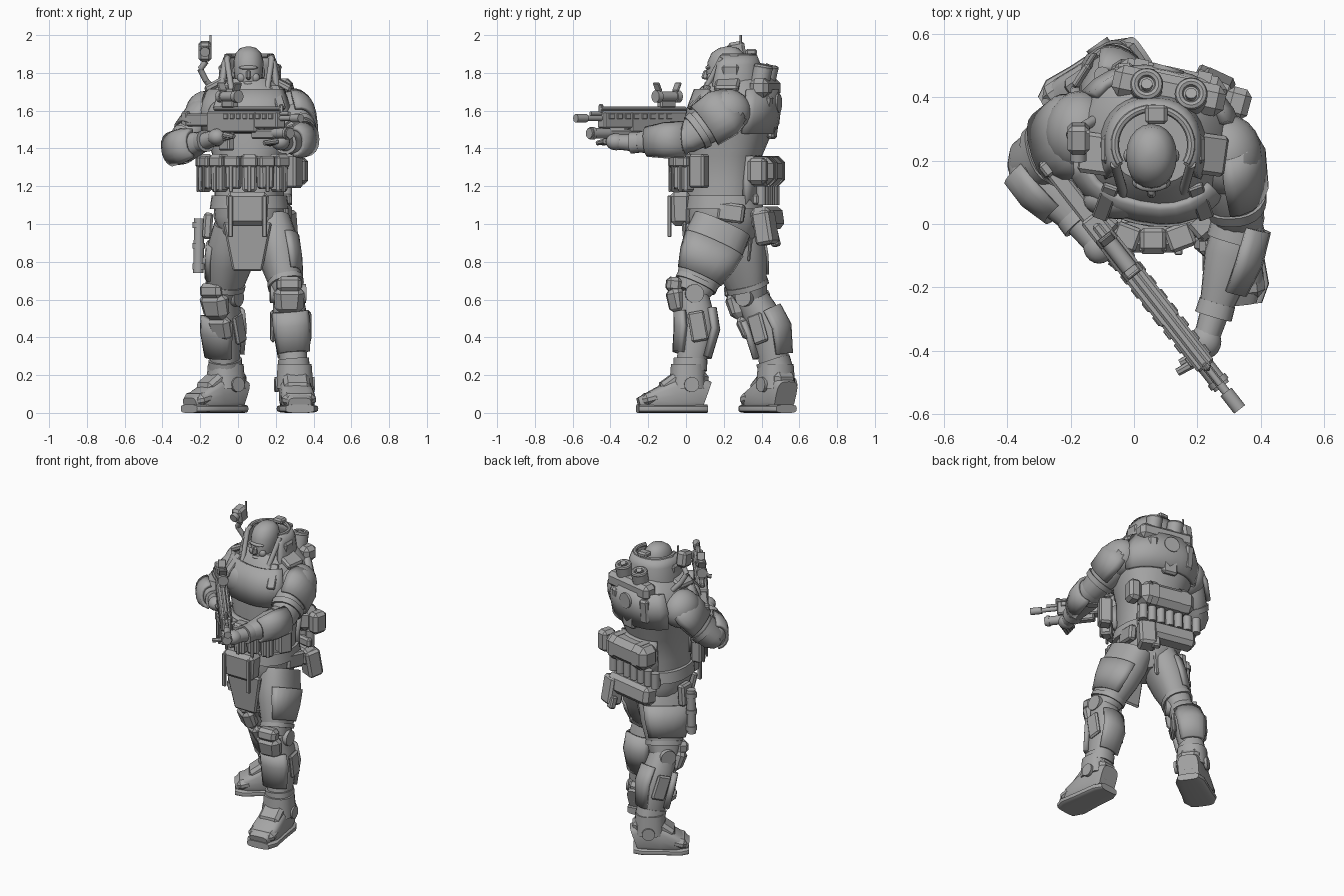
import bpy, bmesh
from math import cos, sin, pi, radians
from mathutils import Vector, Matrix, Euler

cube = bpy.data.objects.get("Cube")
if cube:
    bpy.data.objects.remove(cube, do_unlink=True)

grey = bpy.data.materials.new("plain grey")
grey.use_nodes = True
grey.diffuse_color = (.38, .38, .38, 1)
grey.node_tree.nodes["Principled BSDF"].inputs["Base Color"].default_value = (.38, .38, .38, 1)
X, Y, Z = Vector((1, 0, 0)), Vector((0, 1, 0)), Vector((0, 0, 1))


def place(x=0, y=0, z=0, yaw=0, tilt=0, roll=0):
    turn = Euler((radians(tilt), radians(roll), radians(yaw)))
    return Matrix.Translation((x, y, z)) @ turn.to_matrix().to_4x4()


def finish(name, bm, frame=None, angle=35):
    bmesh.ops.recalc_face_normals(bm, faces=bm.faces)
    if frame:
        bm.transform(frame)
    mesh = bpy.data.meshes.new(name)
    bm.to_mesh(mesh)
    bm.free()
    obj = bpy.data.objects.new(name, mesh)
    bpy.context.collection.objects.link(obj)
    mesh.materials.append(grey)
    bpy.ops.object.select_all(action='DESELECT')
    obj.select_set(True)
    bpy.context.view_layer.objects.active = obj
    bpy.ops.object.shade_smooth_by_angle(angle=radians(angle))
    return obj


def box(name, frame, sx, sy, sz, bevel=.012, taper=1):
    """Bevelled block; taper scales its lower end."""
    bm = bmesh.new()
    bmesh.ops.create_cube(bm, size=1)
    for v in bm.verts:
        k = taper if v.co.z < 0 else 1
        v.co = Vector((v.co.x * sx * k, v.co.y * sy * k, v.co.z * sz))
    bmesh.ops.bevel(bm, geom=bm.edges[:], offset=bevel, segments=1, affect='EDGES')
    return finish(name, bm, frame, 25)


def rod(name, a, b, r, r2=None, frame=None, sides=14):
    a, b = Vector(a), Vector(b)
    bm = bmesh.new()
    bmesh.ops.create_cone(bm, cap_ends=True, segments=sides, radius1=r,
                          radius2=r if r2 is None else r2, depth=(b - a).length)
    bm.transform(Matrix.Translation((a + b) / 2) @ Z.rotation_difference(b - a).to_matrix().to_4x4())
    return finish(name, bm, frame)


def ball(name, frame, sx, sy, sz):
    bm = bmesh.new()
    bmesh.ops.create_uvsphere(bm, u_segments=20, v_segments=12, radius=1)
    bm.transform(Matrix.Diagonal((sx, sy, sz, 1)))
    return finish(name, bm, frame)


def loft(name, rings, ref=X, arc=None, thick=.02, sides=20, grow=0, square=.85, flat=False, angle=35):
    """Skin through rings (x, y, z, half width, half depth); with an arc it is an armour shell."""
    pts = [Vector(r[:3]) for r in rings]
    a0, a1 = arc or (0, 360)
    n = sides if not arc else max(5, int(sides * (a1 - a0) / 360)) + 1
    bm, rows = bmesh.new(), []
    for i, (p, r) in enumerate(zip(pts, rings)):
        t = -Z if flat else (pts[min(i + 1, len(pts) - 1)] - pts[max(i - 1, 0)]).normalized()
        u = (ref - t * ref.dot(t)).normalized()
        v = t.cross(u)
        row = []
        for k in range(n):
            q = radians(a0 + (a1 - a0) * k / (n - 1 if arc else n))
            c, s = [abs(f) ** square * (1 if f > 0 else -1) for f in (cos(q), sin(q))]
            row.append(bm.verts.new(p + u * c * (r[3] + grow) + v * s * (r[4] + grow)))
        rows.append(row)
    for lo, hi in zip(rows, rows[1:]):
        for k in range(n - 1 if arc else n):
            bm.faces.new((lo[k], lo[(k + 1) % n], hi[(k + 1) % n], hi[k]))
    if not arc:
        bm.faces.new(rows[0])
        bm.faces.new(rows[-1])
    obj = finish(name, bm, None, angle)
    if arc:
        m = obj.modifiers.new("thickness", 'SOLIDIFY')
        m.thickness, m.offset = thick, 0
    return obj


def ring(name, frame, major, minor, sx=1, sy=1, lo=0, hi=360):
    steps = 28
    bm, rows = bmesh.new(), []
    for i in range(steps + 1):
        a = radians(lo + (hi - lo) * i / steps)
        rows.append([bm.verts.new((sx * cos(a) * (major + minor * cos(b)), sy * sin(a) * (major + minor * cos(b)),
                                   minor * sin(b))) for b in [k * pi / 4 for k in range(8)]])
    for r, s in zip(rows, rows[1:]):
        for k in range(8):
            bm.faces.new((r[k], r[(k + 1) % 8], s[(k + 1) % 8], s[k]))
    bmesh.ops.remove_doubles(bm, verts=bm.verts, dist=.0001)
    return finish(name, bm, frame)


# Torso, twisted a little on the hips
twist = Vector((cos(radians(-12)), sin(radians(-12)), 0))
torso = [(.065, .27, 1.77, .14, .14), (.06, .265, 1.71, .21, .195), (.06, .25, 1.6, .25, .22),
         (.06, .235, 1.48, .235, .215), (.06, .21, 1.36, .19, .19), (.06, .2, 1.22, .18, .18),
         (.06, .19, 1.1, .18, .19)]
loft("torso", torso, twist, flat=True, sides=28)
loft("chest_plate", torso[1:4], twist, (25, 155), .03, 28, .01, flat=True)
loft("back_plate", torso[1:4], twist, (205, 335), .03, 28, .012, flat=True)
loft("belly_plate", torso[4:6], twist, (30, 150), .03, 28, .012, flat=True)
loft("lower_back_plate", torso[4:7], twist, (225, 315), .03, 28, .01, flat=True)
loft("pelvis", [(.06, .2, 1.14, .18, .19), (.06, .2, 1.04, .19, .195), (.06, .2, .95, .16, .18),
                (.06, .21, .86, .08, .11)], flat=True)
loft("belt", [(.06, .2, 1.15, .2, .2), (.06, .2, 1.08, .21, .21)], flat=True, sides=28)
for s in (-1, 1):
    ball("pectoral", place(.05 + s * .1, .075, 1.58), .11, .06, .09)
    box("chest_strap", place(.06 + s * .15, .07, 1.67, s * 20, -42), .05, .02, .16, .005)
    box("shoulder_strap", place(.06 + s * .17, .22, 1.74, -8, 0, s * 28), .13, .13, .04, .012)
    box("back_rib", place(.09 + s * .12, .455 - s * .025, 1.6, -12 - s * 16, -6), .06, .04, .16, .012)
box("spine_plate", place(.1, .46, 1.55, -12, -4), .1, .04, .2)
rod("back_disc", (.1, .46, 1.64), (.11, .495, 1.64), .05)

# Pouches around the front of the waist
for i in range(7):
    a = radians(-172 + i * 20.5)
    f = place(.06 + .24 * cos(a), .15 + .2 * sin(a), 1.27, a * 180 / pi + 90)
    box("pouch", f, .082, .075, .2 - .03 * (i % 2), .012, .92)
    box("pouch_flap", f @ place(0, -.004, .06), .086, .08, .06, .01)
    box("pouch_strap", f @ place(0, -.036, -.01), .02, .012, .18, .003)
box("left_side_pouch", place(.29, .07, 1.28, 60), .09, .08, .18)
box("front_pack", place(.05, -.03, 1.08), .23, .12, .18, .025, .88)
for s in (-1, 1):
    box("hanging_strap", place(.05 + s * .09, -.088, 1.04), .025, .02, .22, .004)
box("front_flap", place(.05, .0, .88, 0, 4), .26, .03, .26, .01, .6)
box("rear_flap", place(.05, .34, .88, 0, -6), .18, .02, .16, .008, .7)

# Gear on the lower back
box("bed_roll", place(.11, .425, 1.28, -12), .36, .14, .15, .035)
for s in (-1, 1):
    box("roll_strap", place(.11 + s * .1, .425 - s * .02, 1.28, -12), .025, .152, .162, .035)
box("side_roll", place(.325, .38, 1.28, 75), .1, .08, .14, .02)
for i in range(7):
    x = -.1 + i * .06
    rod("canister", (x, .45 - x * .2, 1.1), (x, .45 - x * .2, 1.2), .026)
box("rear_belt", place(.08, .41, 1.13, -12), .42, .04, .06)
box("rear_pack", place(.1, .43, 1.03, -12, 8), .36, .11, .12, .025)
box("side_pouch", place(.25, .42, .98, -25, 10), .11, .1, .18, .015)
box("hip_pouch", place(.25, .24, 1.06, 80, 0, 8), .14, .05, .1)
box("tool_pouch", place(.22, .47, .92, -25, 15), .05, .04, .08, .008)
box("holster", place(-.16, .24, .99, 0, 0, 4), .05, .1, .14)
rod("holster_tube", (-.21, .24, .74), (-.205, .24, 1.03), .028)
for z in (.76, .87, .98):
    rod("holster_band", (-.208, .24, z), (-.208, .24, z + .03), .034)


# Legs: each follows hip, knee and ankle, the foot has its own yaw
def leg(side, hip, knee, ankle, yaw, bend, toe):
    h, k, a = Vector(hip), Vector(knee), Vector(ankle)

    def ring_at(p, q, t, w, d, dy=0):
        c = p.lerp(q, t)
        return (c.x, c.y + dy, c.z, w, d)
    turn = Matrix.Rotation(radians(yaw), 3, 'Z') @ X
    half = Matrix.Rotation(radians(yaw * .6), 3, 'Z') @ X
    thigh = [ring_at(h, k, t, w, d) for t, w, d in
             ((-.05, .1, .16), (.25, .112, .165), (.5, .105, .15), (.75, .09, .12), (1, .078, .088))]
    shin = [ring_at(k, a, t, w, d, dy) for t, w, d, dy in
            ((-.05, .075, .08, 0), (.2, .088, .09, .025), (.42, .092, .098, .04), (.75, .075, .08, .02),
             (1, .07, .075, 0))]
    loft(side + "_thigh", thigh, half)
    outer = (-70, 75) if side == "left" else (105, 250)
    loft(side + "_thigh_plate", thigh[1:4], half, outer, .016, 20, .004)
    loft(side + "_thigh_band", [ring_at(h, k, t, .096, .115) for t in (.8, .87)], half)
    loft(side + "_shin", shin, half)
    loft(side + "_shin_plate", shin[1:4], half, (35, 145), .03, 24, .014)
    loft(side + "_calf_plate", shin[1:4], half, (220, 320), .025, 24, .01)
    loft(side + "_ankle_band", [ring_at(k, a, t, .083, .09, .01) for t in (.8, .94)], half)
    kf = place(*k, yaw * .6, bend)
    box(side + "_knee_pad", kf @ place(0, -.085, -.02), .17, .1, .15, .035, .85)
    box(side + "_knee_upper", kf @ place(0, -.085, .065, 0, -15), .13, .08, .08, .02)
    box(side + "_shin_guard", kf @ place(0, -.07, -.15, 0, 5), .14, .07, .13, .025, .8)
    for s in (-1, 1):
        rod(side + "_knee_joint", kf @ Vector((s * .06, .01, .0)), kf @ Vector((s * .095, .01, .0)), .05)
        c = k.lerp(a, .4) + half * s * .095
        box(side + "_shin_side_plate", place(c.x, c.y + .035, c.z, yaw * .6, bend), .025, .09, .16, .01)
    f = place(a.x, a.y, 0, yaw)
    sole = [(.1, .06), (.05, .085), (-.1, .09), (-.2 * toe, .098), (-.255 * toe, .07)]

    def foot_part(name, rows):
        r = [(*(f @ Vector((0, y, z))), w, t) for y, z, w, t in rows]
        loft(side + name, r, turn, square=.55)
    foot_part("_boot", [(.095, .09, .065, .08), (.04, .11, .08, .1), (-.07, .095, .085, .085),
                        (-.17 * toe, .07, .09, .055), (-.25 * toe, .05, .06, .03)])
    foot_part("_sole", [(y, .022, w + .006, .022) for y, w in sole])
    box(side + "_toe_cap", f @ place(0, -.19 * toe, .075, 0, 15), .18, .1, .07, .025)
    box(side + "_instep_plate", f @ place(0, -.09, .165, 0, 36), .14, .14, .06, .02)
    box(side + "_heel_guard", f @ place(0, .07, .14, 0, -8), .13, .06, .16, .025)
    loft(side + "_boot_cuff", [(a.x, a.y, .26, .09, .09), (a.x, a.y, .13, .1, .1)], turn)
    for s in (-1, 1):
        rod(side + "_ankle_joint", f @ Vector((s * .085, .01, .15)), f @ Vector((s * .105, .01, .15)), .04)


leg("left", (.185, .185, .98), (.265, .03, .63), (.3, .01, .2), 6, 10, 1.05)
leg("right", (-.005, .23, .98), (-.08, .345, .61), (-.065, .475, .2), -55, 18, .93)


# Arms: upper arm, forearm, cuffs, shoulder armour and fingers
def arm(side, shoulder, elbow, wrist, hand, fore_arc, upper_arc, bulk):
    s, e, w = Vector(shoulder), Vector(elbow), Vector(wrist)

    def along(p, q, rows):
        return [(*p.lerp(q, t), a, b) for t, a, b in rows]
    upper = along(s, e, ((-.25, .07, .07), (0, .105, bulk), (.5, .1, bulk - .008), (1, .08, .075),
                         (1.2, .045, .045)))
    fore = along(e, w, ((-.2, .045, .045), (0, .078, .08), (.35, .078, .085), (.7, .062, .064), (1, .047, .047)))
    loft(side + "_upper_arm", upper, Y)
    loft(side + "_shoulder_guard", along(s, e, ((-.2, .1, bulk - .01), (.1, .13, bulk + .01), (.55, .12, bulk))),
         Y, upper_arc)
    loft(side + "_forearm", fore, Z)
    loft(side + "_forearm_plate", fore[1:4], Z, fore_arc, .02, 20, .01)
    loft(side + "_elbow_cuff", along(e, w, ((.05, .086, .092), (.2, .086, .092))), Z)
    loft(side + "_wrist_cuff", along(e, w, ((.85, .055, .058), (1, .058, .06))), Z)
    loft(side + "_arm_band", along(s, e, ((.65, .105, bulk), (.78, .1, bulk - .005))), Y)
    ball(side + "_shoulder", place(*s), .11, .13, .12)
    h = Vector(hand)
    ball(side + "_palm", place(*h), .05, .055, .045)
    rod(side + "_hand_base", w, h, .045, .04)
    for i in range(4):
        q = h + (h - w).normalized() * (.03 * i - .03)
        tip = q + Vector((-.07 if side == "left" else .05, -.04, -.01))
        rod(side + "_finger", q, tip, .016, .013, sides=8)


arm("right", (-.17, .29, 1.585), (-.33, .19, 1.395), (-.17, -.0, 1.44), (-.11, -.07, 1.46),
    (10, 160), (185, 355), .082)
arm("left", (.295, .215, 1.595), (.335, .0, 1.45), (.25, -.29, 1.43), (.225, -.37, 1.435),
    (190, 350), (5, 175), .095)

# Head, face and mask
head = [(0, .03, 1.94, .01, .01), (0, .03, 1.932, .042, .05), (0, .025, 1.905, .068, .085),
        (0, .02, 1.86, .08, .1), (0, .01, 1.8, .077, .098), (0, .0, 1.75, .067, .085),
        (0, -.015, 1.705, .05, .065), (0, -.02, 1.69, .03, .045)]
loft("head", [(x + .055, y + .195, z, a, b) for x, y, z, a, b in head], flat=True, square=.95, angle=60)
rod("neck", (.055, .25, 1.62), (.055, .22, 1.76), .07, .06)
ball("brow", place(.055, .122, 1.828), .05, .02, .012)
box("nose", place(.055, .103, 1.79, 0, -14), .022, .03, .05, .008, 1.2)
ball("mouth", place(.055, .112, 1.745), .025, .014, .01)
for s in (-1, 1):
    ball("ear", place(.055 + s * .078, .215, 1.8), .01, .02, .03)
    ball("cheek", place(.055 + s * .035, .13, 1.775), .025, .02, .025)
    rod("mask_hose", (.055 + s * .03, .09, 1.67), (.055 + s * .12, .15, 1.66), .02)
box("chin_mask", place(.055, .08, 1.67, 0, 15), .08, .06, .07, .015, .8)

# Raised collar, with rails and filter discs
hood = [(.06, .25, 1.89, .12, .115), (.06, .245, 1.84, .14, .14), (.06, .235, 1.75, .155, .16),
        (.06, .235, 1.65, .165, .17)]
loft("collar_shell", hood, arc=(150, 390), thick=.025, sides=32, flat=True)
ring("collar_rim", place(.06, .215, 1.69, 0, 16), .15, .02, 1, 1.02)
ring("collar_edge", place(.06, .25, 1.89), .115, .013, 1.05, 1, -30, 210)
for s in (-1, 1):
    rod("collar_rail", (.06 + s * .12, .19, 1.88), (.06 + s * .09, .085, 1.68), .015)
    box("collar_clasp", place(.06 + s * .145, .235, 1.8, 0, 0, s * 6), .03, .09, .09)
for x, y in ((.04, .43), (.18, .4)):
    rod("filter_can", (x, y - .01, 1.74), (x, y + .01, 1.83), .05)
    ring("filter_rim", place(x, y + .01, 1.83, 0, -10), .038, .014)
    rod("filter_hub", (x, y, 1.82), (x, y + .012, 1.845), .018)
box("upper_pack", place(.11, .42, 1.72, -12), .36, .1, .1, .025)
box("collar_top_unit", place(.07, .345, 1.91), .07, .06, .035, .01)

# Sensor mast on the right shoulder
mast = [(-.12, .33, 1.7), (-.17, .3, 1.76), (-.2, .28, 1.82), (-.17, .27, 1.86)]
for a, b in zip(mast, mast[1:]):
    rod("mast_arm", a, b, .016)
box("sensor_head", place(-.175, .27, 1.915, 0, 10), .07, .09, .1, .015)
rod("sensor_lens", (-.175, .24, 1.92), (-.175, .2, 1.91), .026)
rod("antenna", (-.145, .29, 1.9), (-.145, .29, 2), .006)

# Rifle, built along its own +x and turned toward the front left
g = place(.025, -.19, 1.55, -52)
for name, x, z, sx, sy, sz in (
        ("stock", -.37, .0, .26, .055, .07), ("stock_butt", -.47, -.02, .05, .06, .13),
        ("receiver", -.06, -.01, .42, .07, .11), ("handguard", .21, .0, .24, .065, .09),
        ("top_rail", .05, .06, .58, .03, .025), ("magazine", -.14, -.1, .09, .045, .12),
        ("grip", -.22, -.09, .05, .04, .1), ("front_sight", .33, .06, .03, .02, .05),
        ("launcher_body", .2, -.075, .2, .05, .05)):
    box("rifle_" + name, g @ place(x, 0, z), sx, sy, sz, .008)
for i in range(8):
    for s in (-1, 1):
        box("rifle_vent", g @ place(-.1 + i * .055, s * .034, .02), .035, .012, .03, .003)
for name, a, b, z, r in (("barrel", .3, .46, .01, .014), ("muzzle", .43, .5, .01, .022),
                         ("gas_tube", .3, .4, .035, .01), ("launcher_tube", .28, .41, -.07, .028),
                         ("launcher_ring", .38, .4, -.07, .034)):
    rod("rifle_" + name, (a, 0, z), (b, 0, z), r, None, g)
box("sight_mount", g @ place(-.11, 0, .085), .1, .04, .04, .006)
rod("sight_tube", (-.18, 0, .125), (-.05, 0, .125), .026, None, g)
for x in (-.18, -.05):
    rod("sight_bell", (x - .015, 0, .125), (x + .015, 0, .125), .033, None, g)
    box("sight_cover", g @ place(x, 0, .175, 0, 0, 25 if x > -.1 else -25), .012, .05, .05, .004)
